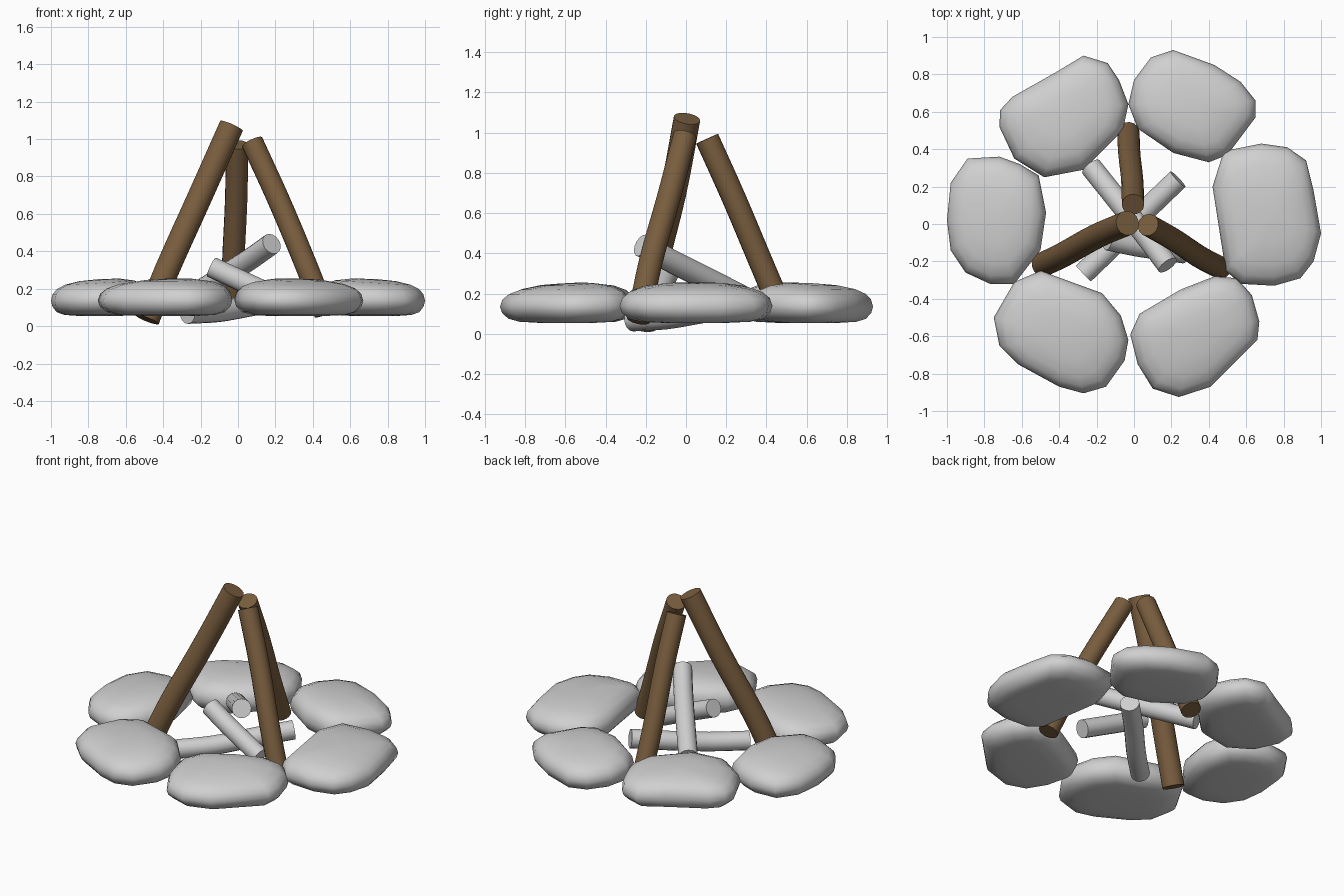
import bpy, bmesh, math
from mathutils import Vector

if "Cube" in bpy.data.objects:
    bpy.data.objects.remove(bpy.data.objects["Cube"])


def material(name, rgb):
    m = bpy.data.materials.new(name)
    m.diffuse_color = (*rgb, 1)
    m.use_nodes = True
    m.node_tree.nodes["Principled BSDF"].inputs["Base Color"].default_value = m.diffuse_color
    return m


GREY = material("light grey", (0.63, 0.63, 0.63))
BROWN = material("wood brown", (0.19, 0.11, 0.048))


def finish(bm, name, mat):
    bmesh.ops.recalc_face_normals(bm, faces=bm.faces)
    for f in bm.faces:
        f.smooth = True
    mesh = bpy.data.meshes.new(name)
    bm.to_mesh(mesh)
    bm.free()
    mesh.materials.append(mat)
    ob = bpy.data.objects.new(name, mesh)
    bpy.context.collection.objects.link(ob)
    return ob


def bridge(bm, rings):
    n = len(rings[0])
    for a, b in zip(rings, rings[1:]):
        for i in range(n):
            j = (i + 1) % n
            bm.faces.new((a[i], a[j], b[j], b[i]))


def spline(p, t):
    """Catmull-Rom point along a list of points, t from 0 to len-1."""
    i = min(int(t), len(p) - 2)
    u = t - i
    p1, p2 = p[i], p[i + 1]
    p0 = p[i - 1] if i > 0 else 2 * p1 - p2
    p3 = p[i + 2] if i + 2 < len(p) else 2 * p2 - p1
    return 0.5 * (2 * p1 + (p2 - p0) * u + (2 * p0 - 5 * p1 + 4 * p2 - p3) * u ** 2
                  + (3 * p1 - p0 - 3 * p2 + p3) * u ** 3)


def branch(name, path, r, mat, sides=16, steps=12):
    """Round, slightly bent piece of wood with flat sawn ends."""
    p = [Vector(q) for q in path]
    c = [spline(p, (len(p) - 1) * k / steps) for k in range(steps + 1)]
    bm = bmesh.new()
    rings = []
    for k, q in enumerate(c):
        t = (c[min(k + 1, steps)] - c[max(k - 1, 0)]).normalized()
        u = t.cross(Vector((0.6, -0.8, 0.05)) if abs(t.z) > 0.8 else Vector((0, 0, 1))).normalized()
        v = t.cross(u)
        rings.append([bm.verts.new(q + r * (u * math.cos(a) + v * math.sin(a)))
                      for a in (math.tau * i / sides for i in range(sides))])
    bridge(bm, rings)
    for ring in (rings[0], rings[-1]):
        cap = bm.faces.new(ring)
        for e in cap.edges:
            e.smooth = False
    finish(bm, name, mat)


# scale of the outline and height, from underside to top
STONE_PROFILE = [(0.45, 0.055), (0.72, 0.06), (0.88, 0.075), (0.97, 0.105), (1.0, 0.14),
                 (0.965, 0.18), (0.87, 0.21), (0.7, 0.232), (0.4, 0.247)]


def stone(name, outline):
    """Flattened boulder lofted from its plan outline."""
    pts = [Vector(q) for q in outline]
    mid = sum(pts, Vector((0, 0))) / len(pts)
    n = len(pts)
    bm = bmesh.new()
    rings = []
    for s, z in STONE_PROFILE:
        ring = []
        for q in pts:
            w = mid + (q - mid) * s
            # the top falls gently away from the fire
            drop = 0.07 * (w.length - mid.length) * max(0, z - 0.1) / 0.15
            ring.append(bm.verts.new((w.x, w.y, z - drop)))
        rings.append(ring)
    bridge(bm, rings)
    for ring, z in ((rings[0], 0.053), (rings[-1], 0.251)):
        c = bm.verts.new((mid.x, mid.y, z))
        for i in range(n):
            bm.faces.new((ring[i], ring[(i + 1) % n], c))
    finish(bm, name, GREY)


# ring of six stones
stone("back_left_stone", [(-.65, .68), (-.42, .81), (-.27, .90), (-.14, .86), (-.08, .77), (-.03, .64),
                          (-.06, .50), (-.27, .29), (-.48, .25), (-.64, .35), (-.72, .52), (-.715, .61)])
stone("back_right_stone", [(.21, .93), (.43, .85), (.57, .76), (.65, .66), (.65, .57), (.50, .37),
                           (.40, .33), (.21, .38), (.02, .51), (-.03, .64), (0, .77), (.09, .89)])
stone("right_stone", [(.48, .39), (.68, .43), (.82, .41), (.92, .34), (.96, .18), (1.0, -.05),
                      (.96, -.2), (.89, -.29), (.75, -.33), (.57, -.32), (.49, -.25), (.42, .2)])
stone("front_right_stone", [(.25, -.35), (.43, -.28), (.55, -.29), (.63, -.38), (.67, -.52), (.66, -.62),
                            (.41, -.87), (.24, -.925), (.10, -.88), (.02, -.75), (-.02, -.59), (.03, -.48)])
stone("front_left_stone", [(-.64, -.31), (-.50, -.25), (-.17, -.37), (-.07, -.49), (-.03, -.62), (-.05, -.73),
                           (-.15, -.87), (-.27, -.905), (-.40, -.87), (-.62, -.75), (-.72, -.65), (-.75, -.50)])
stone("left_stone", [(-.89, .35), (-.72, .36), (-.61, .32), (-.51, .26), (-.47, .06), (-.50, -.14),
                     (-.64, -.32), (-.77, -.32), (-.90, -.26), (-.98, -.14), (-1.0, .02), (-.98, .22)])

# three leaning poles
branch("left_pole", [(-.485, -.215, .035), (-.38, -.165, .30), (-.20, -.065, .70), (-.035, .005, 1.07)],
       0.067, BROWN)
branch("right_pole", [(.465, -.235, .07), (.35, -.175, .36), (.215, -.085, .68), (.075, -.005, .985)],
       0.06, BROWN)
branch("back_pole", [(-.03, .49, .08), (-.025, .375, .35), (-.01, .24, .67), (-.005, .105, .97)],
       0.06, BROWN)

# three pieces of firewood
branch("high_log", [(.18, -.22, .44), (.06, -.06, .355), (-.09, .13, .26), (-.23, .305, .17)], 0.058, GREY)
branch("low_log", [(-.27, -.265, .07), (-.10, -.10, .08), (.07, .08, .11), (.235, .24, .14)], 0.058, GREY)
branch("short_log", [(-.14, -.085, .315), (0, -.115, .25), (.13, -.135, .19), (.27, -.155, .125)], 0.056, GREY)
